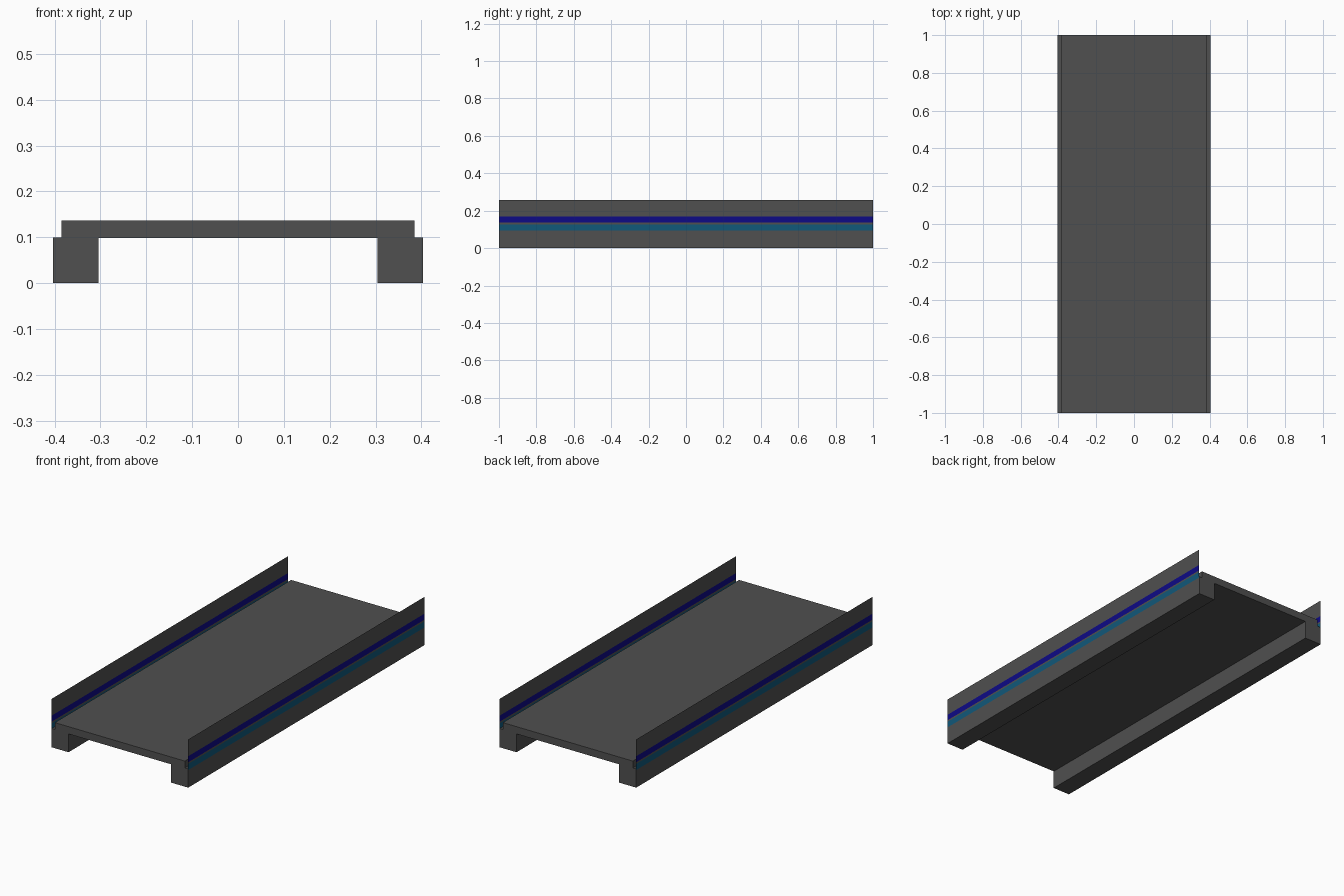
import bpy, bmesh

if "Cube" in bpy.data.objects:
    bpy.data.objects.remove(bpy.data.objects["Cube"])


def material(name, rgb):
    m = bpy.data.materials.new(name)
    m.diffuse_color = (*rgb, 1.0)
    m.use_nodes = True
    m.node_tree.nodes["Principled BSDF"].inputs["Base Color"].default_value = m.diffuse_color
    return m


GREY = material("dark_grey", (0.08, 0.08, 0.08))
BLUE = material("deep_blue", (0.004, 0.003, 0.24))
TEAL = material("teal_blue", (0.0055, 0.098, 0.195))


def finish(name, bm, mats):
    me = bpy.data.meshes.new(name)
    bm.to_mesh(me)
    bm.free()
    for m in mats:
        me.materials.append(m)
    ob = bpy.data.objects.new(name, me)
    bpy.context.collection.objects.link(ob)
    return ob


def box(name, x0, x1, z0, z1):
    """Full-length box between two x and two z values."""
    bm = bmesh.new()
    bmesh.ops.create_cube(bm, size=1)
    for v in bm.verts:
        v.co = (x0 if v.co.x < 0 else x1, 2 * v.co.y, z0 if v.co.z < 0 else z1)
    return finish(name, bm, [GREY])


def side_panel(name, side):
    """Thin upright sheet, split into bands: grey, teal, grey, blue, grey."""
    levels = [0, 0.094, 0.127, 0.136, 0.168, 0.258]
    bands = [0, 1, 0, 2, 0]
    bm = bmesh.new()
    rows = [[bm.verts.new((side * 0.405, y, z)) for y in (-side, side)] for z in levels]
    for lo, hi, mat in zip(rows, rows[1:], bands):
        f = bm.faces.new((lo[0], lo[1], hi[1], hi[0]))
        f.material_index = mat
    return finish(name, bm, [GREY, TEAL, BLUE])


# Deck slab
box("deck", -0.385, 0.385, 0.098, 0.137)

# Support rails and striped side panels
for label, s in (("left", -1), ("right", 1)):
    a, b = sorted((s * 0.304, s * 0.404))
    box(label + "_rail", a, b, 0, 0.1)
    side_panel(label + "_side_panel", s)
